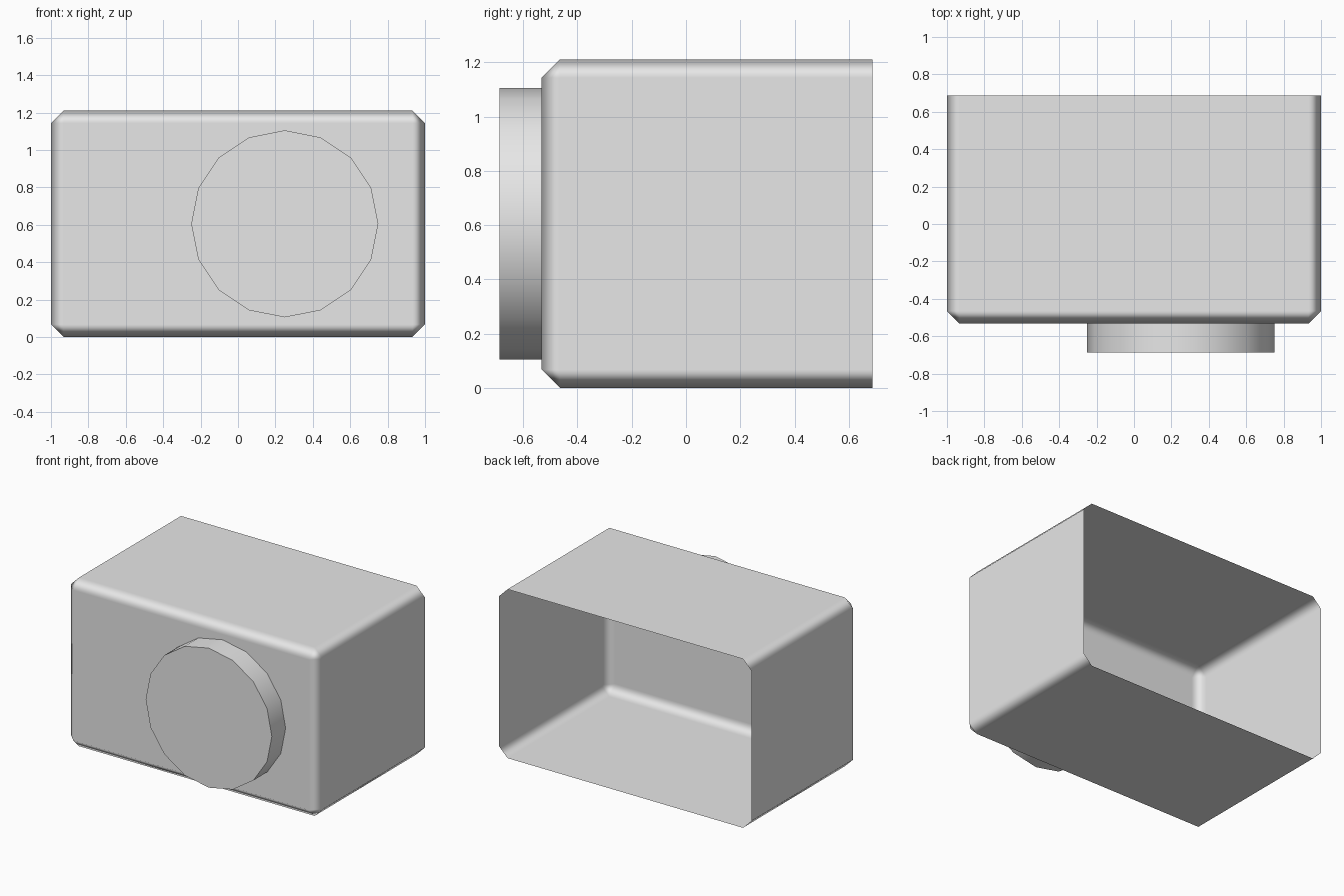
import bpy, bmesh
from math import radians
from mathutils import Matrix

old = bpy.data.objects.get("Cube")
if old:
    bpy.data.objects.remove(old, do_unlink=True)

HEIGHT, FRONT, BACK, NOSE = 1.21, -0.532, 0.688, -0.688

grey = bpy.data.materials.new("light grey")
grey.use_nodes = True
grey.diffuse_color = (0.8, 0.8, 0.8, 1)
grey.node_tree.nodes["Principled BSDF"].inputs["Base Color"].default_value = (0.8, 0.8, 0.8, 1)


def add_part(name, bm):
    """Turn a bmesh into a grey object, smooth shaded with sharp edges kept."""
    mesh = bpy.data.meshes.new(name)
    bm.to_mesh(mesh)
    bm.free()
    mesh.materials.append(grey)
    ob = bpy.data.objects.new(name, mesh)
    bpy.context.collection.objects.link(ob)
    bpy.ops.object.select_all(action='DESELECT')
    ob.select_set(True)
    bpy.context.view_layer.objects.active = ob
    return ob


# Housing: thin box shell, open at the back, chamfered edges
bm = bmesh.new()
bmesh.ops.create_cube(bm, size=1, matrix=Matrix.Translation((0, (FRONT + BACK) / 2, HEIGHT / 2))
                      @ Matrix.Diagonal((2, BACK - FRONT, HEIGHT, 1)))
back_face = [f for f in bm.faces if f.normal.y > 0.9]
bmesh.ops.delete(bm, geom=back_face, context='FACES_ONLY')
housing = add_part("housing", bm)
bpy.ops.object.shade_smooth()
bevel = housing.modifiers.new("chamfer", 'BEVEL')
bevel.width = 0.067
bevel.segments = 1
bevel.limit_method = 'ANGLE'
bevel.harden_normals = True

# Round knob on the front, offset to the model's left; hidden rear left open
bm = bmesh.new()
bmesh.ops.create_cone(bm, cap_ends=True, segments=16, radius1=0.5, radius2=0.5, depth=FRONT - NOSE,
                      matrix=Matrix.Translation((0.25, (FRONT + NOSE) / 2, HEIGHT / 2))
                      @ Matrix.Rotation(radians(90), 4, 'X'))
rear = [f for f in bm.faces if f.normal.y > 0.9]
bmesh.ops.delete(bm, geom=rear, context='FACES_ONLY')
knob = add_part("front_knob", bm)
bpy.ops.object.shade_smooth_by_angle(angle=radians(30))
